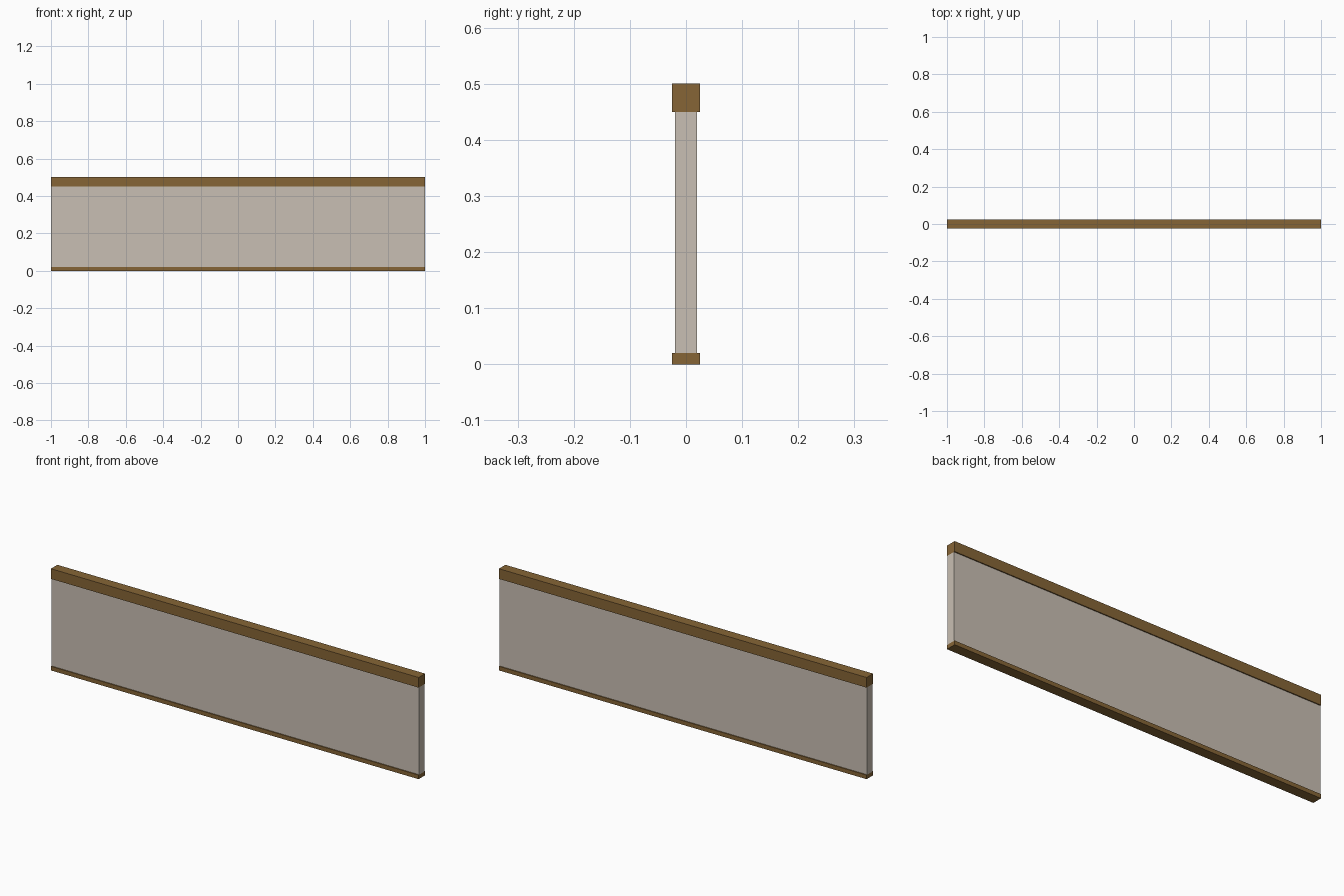
import bpy

if "Cube" in bpy.data.objects:
    bpy.data.objects.remove(bpy.data.objects["Cube"])


def material(name, srgb):
    """Flat colour from 0-255 sRGB values."""
    lin = [((c / 255 + 0.055) / 1.055) ** 2.4 for c in srgb]
    mat = bpy.data.materials.new(name)
    mat.diffuse_color = (*lin, 1.0)
    mat.use_nodes = True
    mat.node_tree.nodes["Principled BSDF"].inputs["Base Color"].default_value = mat.diffuse_color
    return mat


def box(name, half_depth, z0, z1, mat):
    """Full-length box between two heights."""
    bpy.ops.mesh.primitive_cube_add(size=1, location=(0, 0, (z0 + z1) / 2))
    ob = bpy.context.object
    ob.name = name
    ob.scale = (2.0, 2 * half_depth, z1 - z0)
    bpy.ops.object.transform_apply(location=False, rotation=False, scale=True)
    ob.data.materials.append(mat)


wood = material("brown wood", (134, 101, 54))
plaster = material("pale beige", (201, 191, 179))

# Low wall: base board, infill panel and top rail
box("base_board", 0.025, 0.0, 0.02, wood)
box("wall_panel", 0.02, 0.02, 0.45, plaster)
box("top_rail", 0.025, 0.45, 0.5, wood)
